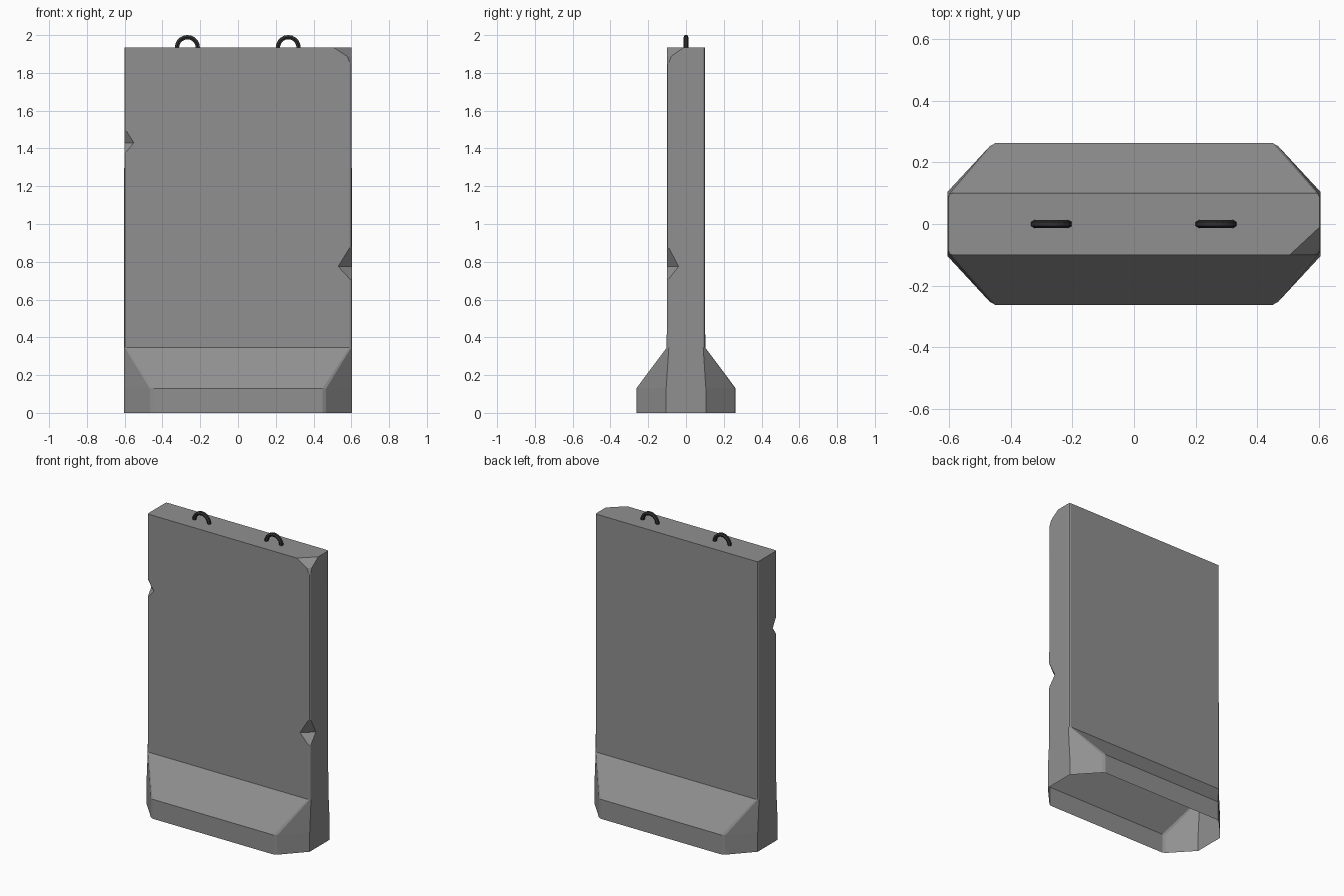
import bpy, bmesh, math
from mathutils import Vector

if "Cube" in bpy.data.objects:
    bpy.data.objects.remove(bpy.data.objects["Cube"])

TOP = 1.935


def material(name, grey):
    mat = bpy.data.materials.new(name)
    mat.diffuse_color = (grey, grey, grey, 1)
    mat.use_nodes = True
    mat.node_tree.nodes["Principled BSDF"].inputs["Base Color"].default_value = mat.diffuse_color
    return mat


def add_object(name, bm, mat=None):
    bmesh.ops.recalc_face_normals(bm, faces=bm.faces)
    me = bpy.data.meshes.new(name)
    bm.to_mesh(me)
    bm.free()
    if mat:
        me.materials.append(mat)
    ob = bpy.data.objects.new(name, me)
    bpy.context.collection.objects.link(ob)
    return ob


def ring(bm, z, corner):
    """Mirror one quarter corner (end to side) into a closed plan outline."""
    pts = []
    for sx, sy in ((1, 1), (-1, 1), (-1, -1), (1, -1)):
        part = [(sx * x, sy * y) for x, y in corner]
        pts += part if sx * sy > 0 else part[::-1]
    return [bm.verts.new((x, y, z)) for x, y in pts]


def chop(bm, corner, offsets):
    """Break off a corner with a plane meeting the three edges at offsets."""
    cut = bmesh.ops.bisect_plane(
        bm, geom=bm.verts[:] + bm.edges[:] + bm.faces[:], dist=1e-5,
        plane_co=corner - Vector((offsets[0], 0, 0)),
        plane_no=Vector([1 / o for o in offsets]), clear_outer=True)
    edges = [e for e in cut["geom_cut"] if isinstance(e, bmesh.types.BMEdge)]
    bmesh.ops.edgeloop_fill(bm, edges=edges)


def notch(body, side, dx, dy, z, z_top, z_low):
    """Cut a wedge-shaped chip from a front vertical edge."""
    edge = Vector((side * 0.602, -0.1, z))
    a = edge + Vector((-side * dx, 0, 0))
    b = edge + Vector((0, dy, 0))
    mid = (a + b) / 2
    top = Vector((edge.x, edge.y, z_top))
    low = Vector((edge.x, edge.y, z_low))
    bm = bmesh.new()
    v = [bm.verts.new(p) for p in (a + (a - b) * 0.6, b + (b - a) * 0.6,
                                   mid + (top - mid) * 2, mid + (low - mid) * 2)]
    for f in ((0, 1, 2), (0, 3, 1), (0, 2, 3), (1, 3, 2)):
        bm.faces.new([v[i] for i in f])
    cutter = add_object("chip_cutter", bm, body.data.materials[0])
    cutter.hide_render = True
    mod = body.modifiers.new("chip", 'BOOLEAN')
    mod.operation = 'DIFFERENCE'
    mod.solver = 'EXACT'
    mod.object = cutter
    bpy.context.view_layer.objects.active = body
    bpy.ops.object.modifier_apply(modifier=mod.name)
    bpy.data.objects.remove(cutter)


concrete = material("concrete", 0.28)
steel = material("dark_steel", 0.03)

# Concrete slab with flared foot, lofted from plan outlines
foot = [(0.604, 0.105), (0.467, 0.253), (0.448, 0.263)]
neck = [(0.604, 0.091), (0.599, 0.098), (0.590, 0.102)]
head = [(0.601, 0.089), (0.598, 0.097), (0.590, 0.100)]
bm = bmesh.new()
rings = [ring(bm, z, c) for z, c in
         ((0, foot), (0.13, foot), (0.345, neck), (TOP, head))]
for lo, hi in zip(rings, rings[1:]):
    n = len(lo)
    for i in range(n):
        j = (i + 1) % n
        bm.faces.new((lo[i], lo[j], hi[j], hi[i]))
bm.faces.new(rings[0][::-1])
bm.faces.new(rings[-1])

# Broken top corner
peak = Vector((0.602, -0.1, TOP))
chop(bm, peak, (0.097, -0.090, 0.063))
chop(bm, peak, (0.043, -0.042, 0.105))
body = add_object("barrier_slab", bm, concrete)

# Chipped edges
notch(body, 1, 0.07, 0.06, 0.775, 0.89, 0.70)
notch(body, -1, 0.05, 0.045, 1.43, 1.51, 1.37)

# The underside is open
bm = bmesh.new()
bm.from_mesh(body.data)
under = [f for f in bm.faces if all(v.co.z < 1e-3 for v in f.verts)]
bmesh.ops.delete(bm, geom=under, context='FACES')
bm.to_mesh(body.data)
bm.free()

# Lifting loops
SEG, SIDES, R, r = 10, 6, 0.055, 0.013
for name, cx in (("lifting_loop_left", -0.268), ("lifting_loop_right", 0.266)):
    bm = bmesh.new()
    loops = []
    for i in range(SEG + 1):
        t = math.pi * i / SEG
        loop = []
        for k in range(SIDES):
            p = 2 * math.pi * (k + 0.5) / SIDES
            d = R + r * math.cos(p)
            loop.append(bm.verts.new((cx + d * math.cos(t), r * math.sin(p),
                                      TOP - 0.001 + d * math.sin(t))))
        loops.append(loop)
    for a, b in zip(loops, loops[1:]):
        for k in range(SIDES):
            m = (k + 1) % SIDES
            bm.faces.new((a[k], a[m], b[m], b[k]))
    add_object(name, bm, steel)
